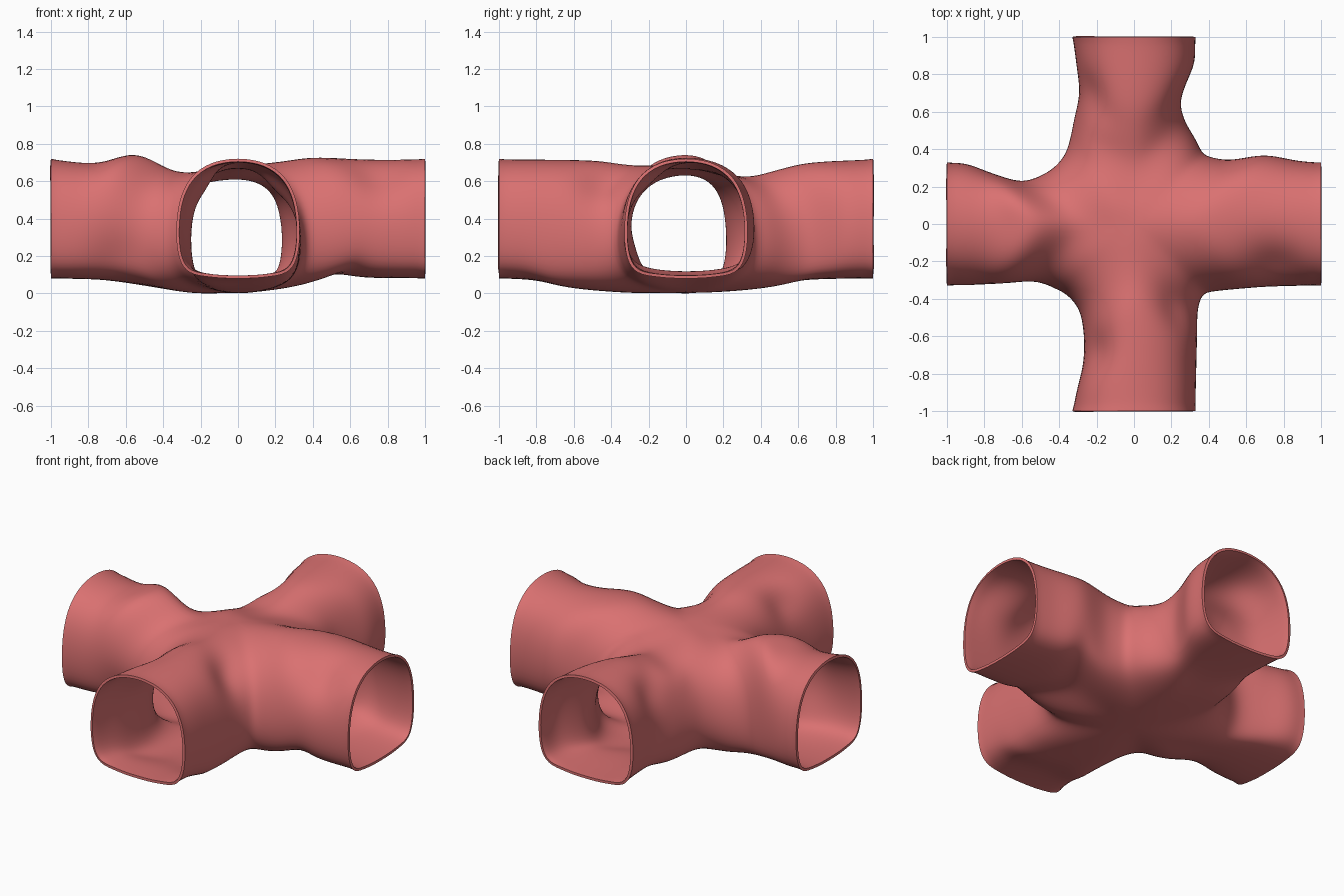
import bpy, bmesh, math
from mathutils import Vector

if "Cube" in bpy.data.objects:
    bpy.data.objects.remove(bpy.data.objects["Cube"])


def curve(pts, x):
    """Smooth curve through (x, value) points."""
    n = len(pts)
    if x <= pts[0][0]:
        return pts[0][1]
    if x >= pts[-1][0]:
        return pts[-1][1]
    i = max(k for k in range(n - 1) if pts[k][0] <= x)

    def slope(k):
        a, b = pts[max(k - 1, 0)], pts[min(k + 1, n - 1)]
        return (b[1] - a[1]) / (b[0] - a[0])
    (x0, y0), (x1, y1) = pts[i], pts[i + 1]
    h = x1 - x0
    t = (x - x0) / h
    return ((2*t**3 - 3*t**2 + 1) * y0 + (t**3 - 2*t**2 + t) * h * slope(i)
            + (3*t**2 - 2*t**3) * y1 + (t**3 - t**2) * h * slope(i + 1))


# Half of the tunnel section, floor to crown: (lateral 0..1, height 0..1)
HALF = [(0, 0), (.42, .01), (.78, .05), (.95, .17), (1, .40),
        (.94, .65), (.76, .84), (.44, .96), (0, 1)]
ring = HALF + [(-l, h) for l, h in HALF[-2:0:-1]]
N, STEPS, CORNER = 64, 34, .37
wrapped = [(k, ring[k % 16]) for k in range(-2, 19)]
LAT = [(k, p[0]) for k, p in wrapped]
HGT = [(k, p[1]) for k, p in wrapped]
section = [(curve(LAT, 16*i/N), curve(HGT, 16*i/N)) for i in range(N)]

# Each arm: outward direction, crown and floor heights along it,
# half widths on its left and right (looking outward)
TOP0, FLOOR0 = .69, .0
ARMS = [
    ((1, 0), [(.2, .71), (.35, .73), (.6, .725), (1, .72)],
     [(.2, .025), (.33, .06), (.48, .105), (.65, .085), (1, .08)],
     [(.5, .345), (.7, .37), (.88, .34), (1, .33)],
     [(.5, .355), (.7, .34), (1, .33)]),
    ((-1, 0), [(.28, .65), (.52, .75), (.74, .70), (1, .72)],
     [(.2, .0), (.4, .03), (.7, .07), (1, .08)],
     [(.5, .33), (.7, .33), (1, .33)],
     [(.42, .31), (.5, .26), (.6, .23), (.75, .27), (.9, .325), (1, .33)]),
    ((0, 1), [(.28, .625), (.45, .66), (.62, .70), (1, .72)],
     [(.2, .01), (.4, .03), (.6, .07), (1, .08)],
     [(.45, .345), (.55, .325), (.7, .295), (.85, .31), (1, .33)],
     [(.45, .335), (.55, .275), (.65, .25), (.75, .28), (.86, .325), (1, .33)]),
    ((0, -1), [(.25, .69), (.45, .715), (1, .72)],
     [(.2, .0), (.4, .01), (.6, .03), (.8, .07), (1, .08)],
     [(.45, .345), (.6, .34), (1, .33)],
     [(.45, .30), (.6, .27), (.75, .275), (.9, .31), (1, .33)]),
]
# Dents and swellings: centre, radius, amount
DENTS = [((.75, -.23, .64), .15, -.06), ((-.22, -.68, .62), .11, -.05),
         ((-.62, -.28, .16), .16, -.055), ((.26, -.43, .62), .13, -.06),
         ((-.24, .47, .62), .10, .06), ((-.27, .70, .60), .10, -.04)]

bm = bmesh.new()
for (dx, dy), top, floor, left, right in ARMS:
    out, side = Vector((dx, dy, 0)), Vector((-dy, dx, 0))
    rows = []
    for j in range(STEPS + 1):
        t = j / STEPS
        row = []
        zt = curve([(0, TOP0)] + top, t)
        zb = curve([(0, FLOOR0)] + floor, t)
        s = CORNER + t * (1 - CORNER)
        wl = curve([(CORNER, CORNER)] + left, s)
        wr = curve([(CORNER, CORNER)] + right, s)
        for f, h in section:
            start = abs(f) * CORNER           # arms meet on the diagonals
            p = out * (start + t * (1 - start)) + side * (f * (wl if f > 0 else wr))
            p.z = zb + h * (zt - zb)
            # rounder floor towards the crossing
            p.z += .07 * f * f * max(0, 1 - h / .5) * max(0, 1 - t / .6)
            radial = side * p.dot(side) + Vector((0, 0, p.z - .38))
            if radial.length > 1e-4 and 0 < t:
                radial.normalize()
                fade = min(1, 6 * (1 - t)) * min(1, 6 * t)
                for c, r, a in DENTS:
                    d = (p - Vector(c)).length / r
                    p += radial * a * math.exp(-d * d) * fade
            row.append(bm.verts.new(p))
        rows.append(row)
    for a, b in zip(rows, rows[1:]):
        for i in range(N):
            k = (i + 1) % N
            bm.faces.new((a[i], a[k], b[k], b[i]))

# Weld the four arms and soften the corners between them
bmesh.ops.remove_doubles(bm, verts=bm.verts, dist=.0005)
bmesh.ops.recalc_face_normals(bm, faces=bm.faces)
inner = [v for v in bm.verts if max(abs(v.co.x), abs(v.co.y)) < .999]
for _ in range(10):
    bmesh.ops.smooth_vert(bm, verts=inner, factor=.5,
                          use_axis_x=True, use_axis_y=True, use_axis_z=True)
# Make sure the normals face outwards
crown = max(bm.faces, key=lambda f: f.calc_center_median().z)
if crown.normal.z < 0:
    bmesh.ops.reverse_faces(bm, faces=bm.faces)
# Stand on z = 0
low = min(v.co.z for v in bm.verts)
for v in bm.verts:
    v.co.z -= low * max(0, 1 - max(abs(v.co.x), abs(v.co.y)))

mesh = bpy.data.meshes.new("tunnel_crossing")
bm.to_mesh(mesh)
bm.free()
tunnel = bpy.data.objects.new("tunnel_crossing", mesh)
bpy.context.collection.objects.link(tunnel)

red = bpy.data.materials.new("soft red")
red.diffuse_color = (.70, .165, .165, 1)
red.use_nodes = True
red.node_tree.nodes["Principled BSDF"].inputs["Base Color"].default_value = red.diffuse_color
mesh.materials.append(red)

# Thin wall going inwards, with crisp rims
wall = tunnel.modifiers.new("wall", 'SOLIDIFY')
wall.thickness = .016
wall.offset = -1

bpy.context.view_layer.objects.active = tunnel
tunnel.select_set(True)
bpy.ops.object.modifier_apply(modifier="wall")
bpy.ops.object.shade_smooth_by_angle(angle=math.radians(50))
